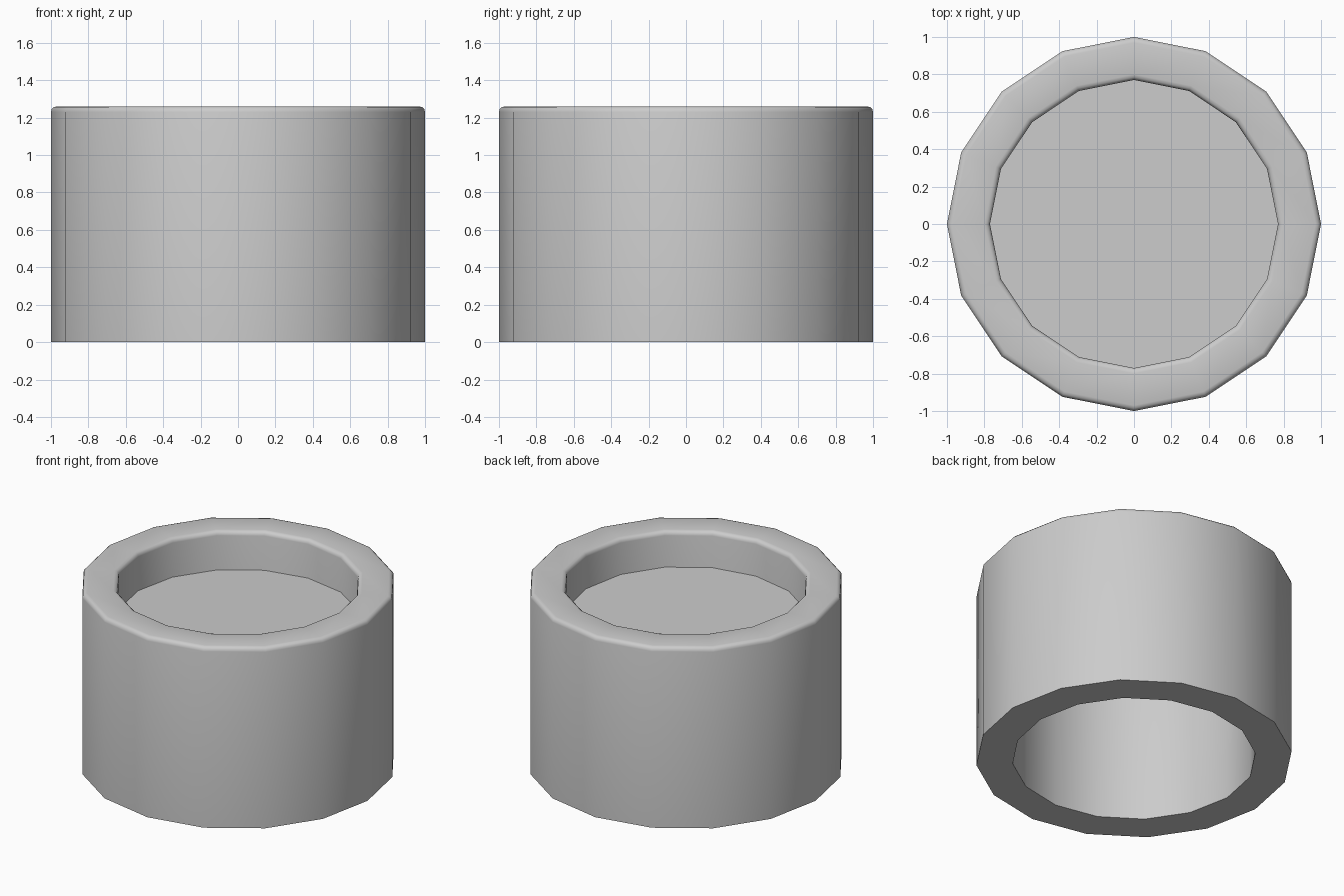
import bpy, bmesh, math

if "Cube" in bpy.data.objects:
    bpy.data.objects.remove(bpy.data.objects["Cube"])

SIDES = 16
R_OUT, R_IN, HEIGHT, ROUND = 1.0, 0.77, 1.26, 0.03


def add_object(name, bm):
    bmesh.ops.recalc_face_normals(bm, faces=bm.faces)
    mesh = bpy.data.meshes.new(name)
    bm.to_mesh(mesh)
    bm.free()
    obj = bpy.data.objects.new(name, mesh)
    bpy.context.collection.objects.link(obj)
    bpy.ops.object.select_all(action='DESELECT')
    obj.select_set(True)
    bpy.context.view_layer.objects.active = obj
    bpy.ops.object.shade_smooth_by_angle(angle=math.radians(35))
    return obj


def ring(bm, r, z):
    return [bm.verts.new((r * math.cos(a), r * math.sin(a), z))
            for a in (2 * math.pi * i / SIDES for i in range(SIDES))]


# Thick open tube: flat bottom, rounded top lip inside and outside
profile = [(R_IN, 0), (R_OUT, 0)]
for centre, start in ((R_OUT - ROUND, 0), (R_IN + ROUND, 90)):
    for step in range(4):
        a = math.radians(start + step * 30)
        profile.append((centre + ROUND * math.cos(a),
                        HEIGHT - ROUND + ROUND * math.sin(a)))
bm = bmesh.new()
rings = [ring(bm, r, z) for r, z in profile]
for a, b in zip(rings, rings[1:] + rings[:1]):
    for i in range(SIDES):
        j = (i + 1) % SIDES
        bm.faces.new((a[i], a[j], b[j], b[i]))
add_object("tube_wall", bm)

# Recessed disc inside the tube, very slightly tilted
bm = bmesh.new()
bm.faces.new(ring(bm, R_IN, 1.0))
for v in bm.verts:
    v.co.z += 0.009 * (v.co.x - v.co.y)
add_object("recessed_disc", bm)
